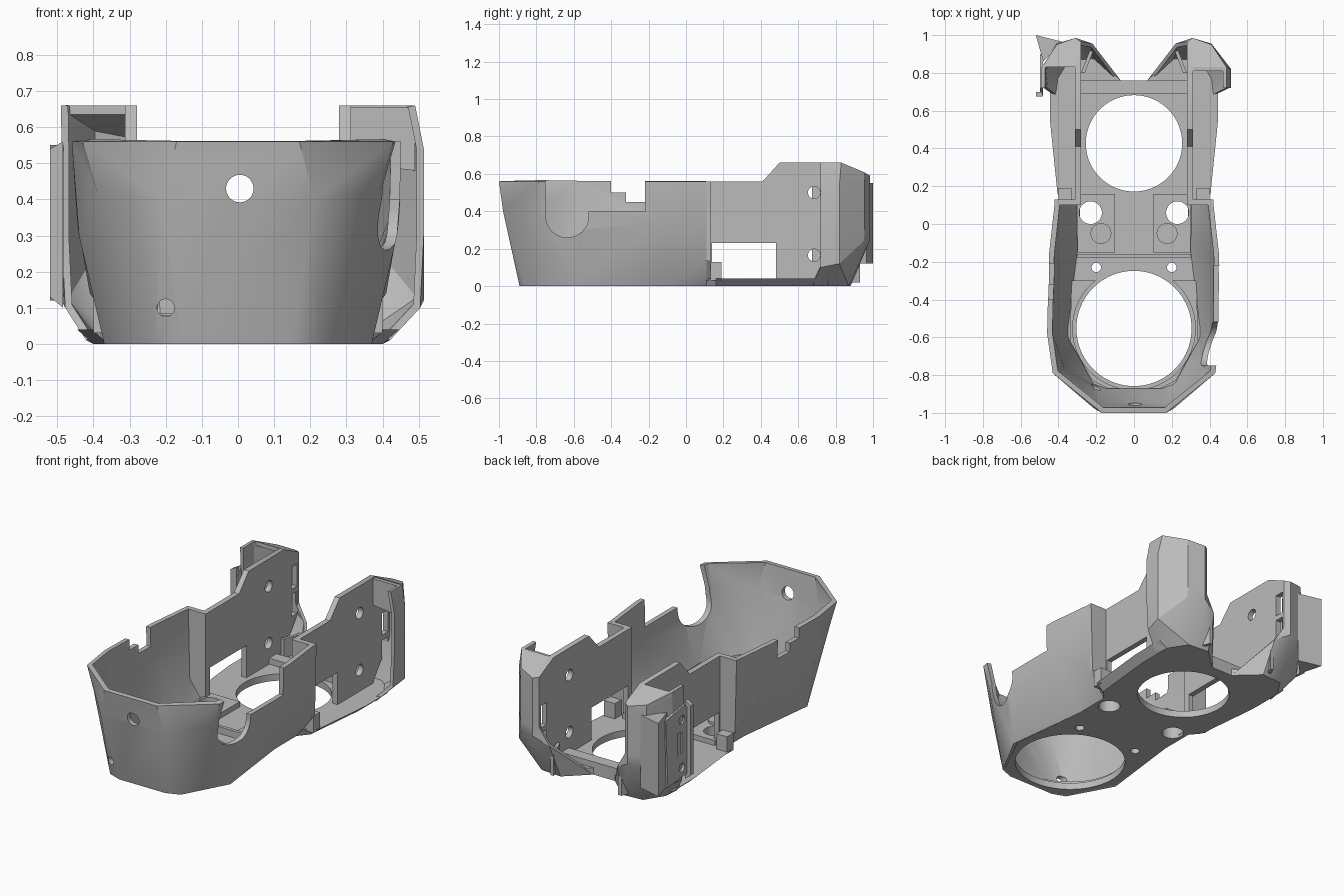
import bpy, bmesh, math
from mathutils import Vector, Matrix

if "Cube" in bpy.data.objects:
    bpy.data.objects.remove(bpy.data.objects["Cube"])

GREY = (0.5, 0.5, 0.5, 1)
mat = bpy.data.materials.new("plain grey")
mat.use_nodes = True
mat.diffuse_color = GREY
mat.node_tree.nodes["Principled BSDF"].inputs["Base Color"].default_value = GREY


def make(name, bm):
    me = bpy.data.meshes.new(name)
    bm.to_mesh(me)
    bm.free()
    me.materials.append(mat)
    ob = bpy.data.objects.new(name, me)
    bpy.context.collection.objects.link(ob)
    return ob


def apply(ob, mod):
    with bpy.context.temp_override(object=ob, active_object=ob):
        bpy.ops.object.modifier_apply(modifier=mod.name)


def prism(name, low, high):
    """Closed solid between two matching outlines of 3D points."""
    bm = bmesh.new()
    a = [bm.verts.new(p) for p in low]
    b = [bm.verts.new(p) for p in high]
    bm.faces.new(a)
    bm.faces.new(b)
    for i in range(len(a)):
        j = (i + 1) % len(a)
        bm.faces.new((a[i], a[j], b[j], b[i]))
    bmesh.ops.recalc_face_normals(bm, faces=bm.faces)
    return make(name, bm)


def slab(name, outline, z0, z1):
    return prism(name, [(x, y, z0) for x, y in outline], [(x, y, z1) for x, y in outline])


def side_plate(name, outline, x0, x1):
    return prism(name, [(x0, y, z) for y, z in outline], [(x1, y, z) for y, z in outline])


def front_plate(name, outline, y0, y1):
    return prism(name, [(x, y0, z) for x, z in outline], [(x, y1, z) for x, z in outline])


def box(name, x0, x1, y0, y1, z0, z1):
    return slab(name, [(x0, y0), (x1, y0), (x1, y1), (x0, y1)], z0, z1)


def rod(name, centre, r, length, axis="Z", seg=48):
    bm = bmesh.new()
    bmesh.ops.create_cone(bm, cap_ends=True, segments=seg, radius1=r, radius2=r, depth=length)
    if axis == "X":
        bm.transform(Matrix.Rotation(math.pi / 2, 4, "Y"))
    elif axis == "Y":
        bm.transform(Matrix.Rotation(math.pi / 2, 4, "X"))
    bm.transform(Matrix.Translation(centre))
    return make(name, bm)


def shell(name, rings, centre, thick):
    """Open lofted wall of flat facets, thickened towards the centre."""
    bm = bmesh.new()
    rows = [[bm.verts.new(p) for p in ring] for ring in rings]
    for r, s in zip(rows, rows[1:]):
        for i in range(len(r) - 1):
            bm.faces.new((r[i], r[i + 1], s[i + 1], s[i]))
    bmesh.ops.triangulate(bm, faces=bm.faces, quad_method="SHORT_EDGE")
    bm.normal_update()
    out = sum(f.normal.dot(f.calc_center_median() - Vector(centre)) for f in bm.faces)
    if out < 0:
        bmesh.ops.reverse_faces(bm, faces=bm.faces)
    ob = make(name, bm)
    mod = ob.modifiers.new("thickness", "SOLIDIFY")
    mod.thickness = thick
    mod.offset = -1
    mod.use_even_offset = True
    apply(ob, mod)
    return ob


def cut(ob, *cutters):
    for c in cutters:
        c.hide_render = True
        mod = ob.modifiers.new("cut", "BOOLEAN")
        mod.operation = "DIFFERENCE"
        mod.solver = "EXACT"
        mod.object = c
        apply(ob, mod)
        bpy.data.objects.remove(c)


def both(half):
    return half + [(-p[0], *p[1:]) for p in reversed(half)]


# Floor plate with fan openings, screw holes and a flared edge
low = [(.07, .76), (.2, .88), (.33, .87), (.40, .76), (.40, .55), (.36, .16), (.31, .1),
       (.31, -.1), (.36, -.58), (.23, -.84), (.15, -.88)]
high = [(x + (.045 if y > .12 and x > .34 else 0), y) for x, y in low]
floor = prism("floor_plate", [(x, y, 0) for x, y in both(low)],
              [(x, y, .04) for x, y in both(high)])
cut(floor, rod("c", (0, -.553, 0), .305, .3, seg=96), rod("c", (0, .427, 0), .255, .3, seg=96))

# Front bowl: faceted wall from floor to rim
bowl = shell("front_bowl", [
    both([(.31, .11, 0), (.31, -.1, 0), (.37, -.6, 0), (.23, -.86, 0), (.15, -.89, 0)]),
    both([(.41, .11, .14), (.445, -.16, .34), (.44, -.57, .3), (.39, -.785, .42),
          (.21, -.978, .4)]),
    both([(.42, .11, .56), (.45, -.16, .56), (.46, -.58, .56), (.43, -.79, .56), (.17, -1, .56)]),
], (0, -.4, .3), .028)
cut(bowl,
    rod("c", (.005, -.95, .43), .038, .3, "Y"),
    rod("c", (-.2, -.88, .1), .024, .3, "Y"),
    rod("c", (.45, -.635, .375), .115, .3, "X"),
    box("c", .3, .6, -.75, -.52, .375, .7),
    box("c", .3, .6, -.54, -.22, .4, .7),
    box("c", -.6, -.3, -.4, -.3, .5, .7),
    box("c", -.6, -.3, -.32, -.21, .45, .7))

# Ledge inside the bowl, around the front opening
ledge = slab("front_opening_ring", both([(.33, -.3), (.34, -.62), (.22, -.83), (.14, -.87)]),
             .035, .06)
cut(ledge, rod("c", (0, -.553, 0), .325, .4, seg=96))

# Cross bars on the floor
box("rear_bar", -.28, .28, .69, .76, .02, .075)
box("middle_ridge", -.3, .3, -.18, -.16, .03, .08)

profile = [(.11, .03), (.11, .56), (.41, .56), (.5, .66), (.83, .66), (.965, .595),
           (.965, .25), (.8, .03)]
for side, s, slot in (("left", 1, .13), ("right", -1, .24)):
    # Raised mounting pad with bosses
    pad = box(side + "_mounting_pad", s * .1, s * .3, -.15, .16, .03, .07)
    rod(side + "_boss", (s * .175, -.05, .06), .055, .05)
    for y, r, x in ((.06, .06, .23), (-.23, .025, .2)):
        cut(floor, rod("c", (s * x, y, 0), r, .4))
    cut(pad, rod("c", (s * .23, .06, 0), .06, .4))

    # Upright arm wall with window and screw holes
    arm = side_plate(side + "_arm_wall", profile, s * .28, s * .312)
    cut(arm, box("c", s * .2, s * .4, .14, .48, .04, .23),
        rod("c", (s * .3, .685, .5), .033, .3, "X"),
        rod("c", (s * .3, .685, .165), .033, .3, "X"))

    # Bulkhead closing the bowl beside the arm
    front_plate(side + "_bulkhead",
                [(s * x, z) for x, z in ((.28, .03), (.33, .03), (.41, .14), (.42, .56),
                                         (.28, .56))], .1, .13)
    box(side + "_bulkhead_lip", s * .33, s * .4, .13, .19, .03, .13)

    # Rear corner tower, faceted at the foot; the right one is slimmer behind its bracket
    wide = .514 if s > 0 else .488
    rings = [
        [(.42, .68, .01), (.40, .76, 0), (.33, .87, 0), (.2, .88, 0), (.07, .76, 0)],
        [(wide - .01, .72, .1), (wide, .82, .12), (.41, .95, .24), (.31, .985, .25),
         (.22, .955, .2)],
        [(wide, .72, .3), (wide, .82, .3), (.41, .955, .3), (.31, .985, .3), (.28, .965, .3)],
        [(wide, .72, .54), (wide, .82, .54), (.41, .955, .55), (.31, .985, .55),
         (.28, .965, .55)],
        [(.49, .72, .66), (.49, .83, .66), (.41, .95, .61), (.31, .985, .59), (.28, .965, .595)],
    ]
    rings = [[(s * x, y, z) for x, y, z in r] for r in rings]
    shell(side + "_rear_tower", rings, (s * .36, .75, .4), .02)
    cap = [(s * .28, .83, .66)] + rings[-1][1:]
    prism(side + "_tower_cap", [(x, y, z - .025) for x, y, z in cap], cap)

    # Pair of slots near the rear edge of the arm wall
    for z in (slot, slot + .16):
        cut(arm, box("c", s * .2, s * .37, .895, .95, z, z + .13))

    # Small rib behind the rear opening
    slab(side + "_foot_rib", [(s * .26, .8), (s * .28, .8), (s * .23, .93), (s * .21, .93)],
         .02, .15)

# Upper front panel of the left tower
front_plate("left_tower_panel", [(.3, .5), (.49, .48), (.49, .655), (.3, .655)], .81, .83)

# Cable bracket on the right tower
slab("bracket_fin", [(-.52, 1), (-.38, .965), (-.48, .86)], .12, .55)
plate = side_plate("bracket_plate", [(.68, .14), (.88, .12), (.9, .52), (.72, .55), (.68, .5)],
                   -.483, -.498)
front_plate("bracket_lip", [(-.484, .1), (-.52, .13), (-.52, .54), (-.484, .56)], .675, .7)
cut(plate, rod("c", (-.5, .75, .47), .025, .2, "X"), rod("c", (-.5, .75, .19), .025, .2, "X"),
    box("c", -.6, -.4, .75, .79, .27, .4))

# Smooth shading with crisp edges
for ob in bpy.context.collection.objects:
    if ob.type == "MESH" and mat.name in ob.data.materials:
        ob.data.shade_smooth()
        ob.data.set_sharp_from_angle(angle=math.radians(28))
